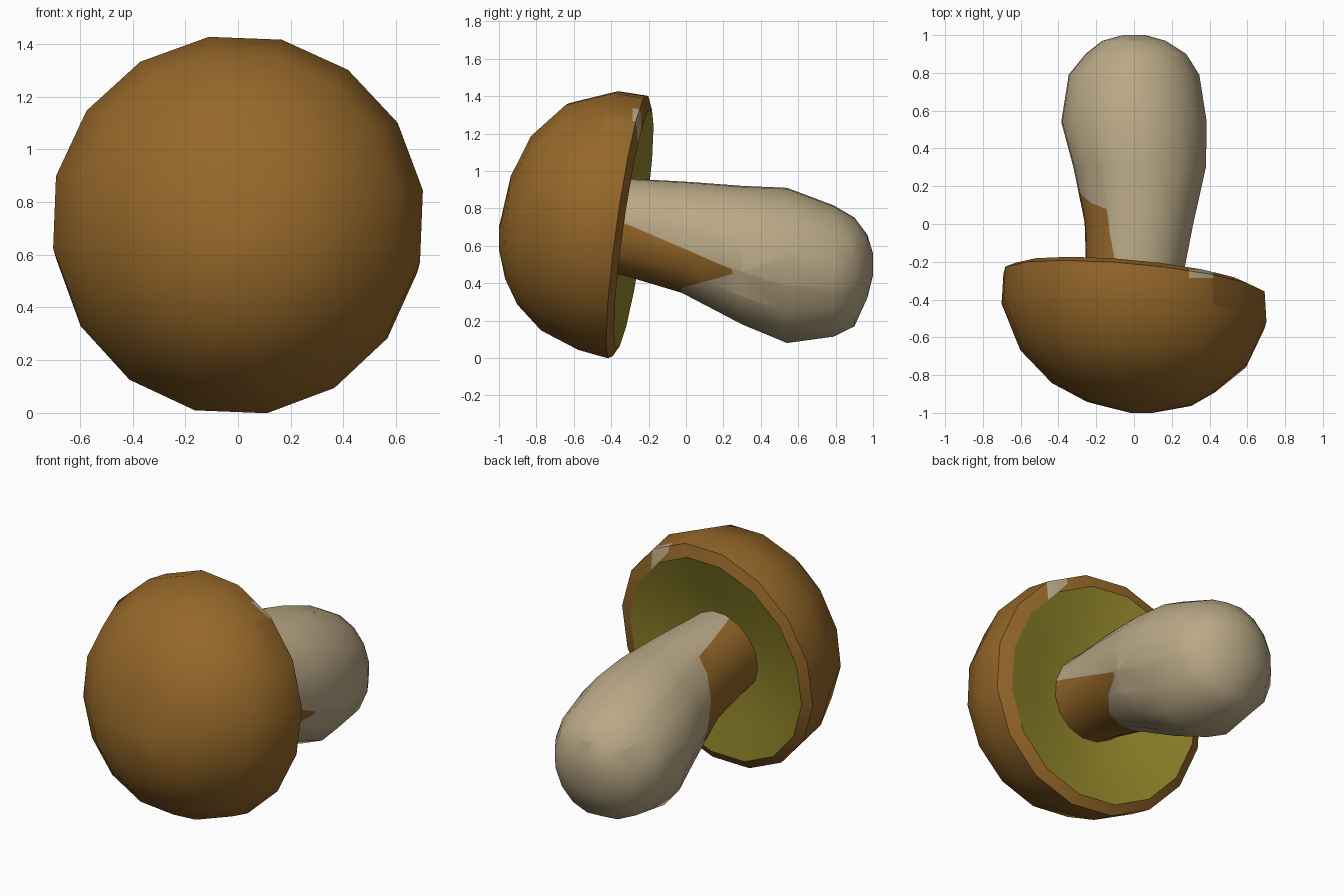
import bpy, bmesh, math
from mathutils import Vector

cube = bpy.data.objects.get("Cube")
if cube:
    bpy.data.objects.remove(cube, do_unlink=True)


def material(name, rgb):
    m = bpy.data.materials.new(name)
    m.use_nodes = True
    m.diffuse_color = (*rgb, 1)
    m.node_tree.nodes["Principled BSDF"].inputs["Base Color"].default_value = (*rgb, 1)
    return m


BROWN = material("chestnut brown", (0.30, 0.135, 0.022))
CREAM = material("pale cream", (0.49, 0.395, 0.24))
OLIVE = material("olive yellow", (0.30, 0.25, 0.024))

SIDES = 16


def loft(rings):
    """Join elliptical rings (y, tilt, cx, cz, rx, rz) into a closed skin."""
    bm = bmesh.new()
    loops = []
    for y, tilt, cx, cz, rx, rz in rings:
        loop = []
        for i in range(SIDES):
            a = math.tau * (i + 0.4) / SIDES
            dx, dz = rx * math.cos(a), rz * math.sin(a)
            loop.append(bm.verts.new((cx + dx, y + tilt * (0.14 * dz - 0.09 * dx), cz + dz)))
        loops.append(loop)
    for a, b in zip(loops, loops[1:]):
        for i in range(SIDES):
            j = (i + 1) % SIDES
            bm.faces.new((a[i], a[j], b[j], b[i]))
    bm.faces.new(loops[0])
    bm.faces.new(loops[-1])
    bmesh.ops.recalc_face_normals(bm, faces=bm.faces)
    return bm


def cut(bm, point, normal, keep=lambda c: True):
    """Slice the faces chosen by keep, so that a colour can end on the cut."""
    faces = [f for f in bm.faces if keep(f.calc_center_median())]
    geom = set(faces)
    for f in faces:
        geom.update(f.verts)
        geom.update(f.edges)
    bmesh.ops.bisect_plane(bm, geom=list(geom), plane_co=point, plane_no=normal)


def finish(bm, name, mats, rule):
    for f in bm.faces:
        f.material_index = rule(f.calc_center_median())
    mesh = bpy.data.meshes.new(name)
    bm.to_mesh(mesh)
    bm.free()
    for m in mats:
        mesh.materials.append(m)
    ob = bpy.data.objects.new(name, mesh)
    bpy.context.collection.objects.link(ob)
    bpy.ops.object.select_all(action='DESELECT')
    ob.select_set(True)
    bpy.context.view_layer.objects.active = ob
    bpy.ops.object.shade_smooth_by_angle(angle=math.radians(50))
    return ob


# Domed cap, from its front tip back to the rim, with a small pale scrape
cap = loft([
    (-1.0, 0, 0.04, 0.64, 0.06, 0.06),
    (-0.95, 0.4, 0.03, 0.70, 0.28, 0.28),
    (-0.86, 0.6, 0.00, 0.74, 0.44, 0.46),
    (-0.70, 0.8, 0.00, 0.755, 0.61, 0.615),
    (-0.47, 1, 0.00, 0.735, 0.71, 0.70),
    (-0.31, 1, 0.00, 0.70, 0.70, 0.71),
    (-0.28, 1, -0.01, 0.69, 0.63, 0.645),
])
near_scrape = lambda c: c.z > 1.05 and c.y > -0.5 and c.x > 0.1
for x in (0.29, 0.42):
    cut(cap, (x, 0, 0), (1, 0, 0), near_scrape)
for y in (-0.285, -0.24):
    cut(cap, (0, y, 0), (0, 1, 0), near_scrape)
scrape = lambda c: 0.29 < c.x < 0.42 and -0.285 < c.y < -0.24 and c.z > 1.1
# The flat back of the dome is replaced by the hollow underside
back = max(cap.faces, key=lambda f: f.calc_area())
bmesh.ops.delete(cap, geom=[back], context='FACES_ONLY')
finish(cap, "cap", [BROWN, CREAM], lambda c: int(scrape(c)))

# Shallow hollow underside
under = loft([
    (-0.28, 1, -0.01, 0.69, 0.63, 0.645),
    (-0.33, 1, 0.00, 0.70, 0.42, 0.43),
    (-0.37, 1, 0.00, 0.70, 0.25, 0.26),
    (-0.38, 1, 0.00, 0.70, 0.10, 0.10),
])
lid = max(under.faces, key=lambda f: f.calc_area())
bmesh.ops.delete(under, geom=[lid], context='FACES_ONLY')
for f in under.faces:
    if f.normal.y < 0:
        f.normal_flip()
finish(under, "cap_underside", [OLIVE], lambda c: 0)

# Bulbous stem with a brown stain under the neck
stem = loft([
    (-0.45, 1, 0.00, 0.71, 0.25, 0.25),
    (-0.30, 1, 0.00, 0.70, 0.255, 0.26),
    (0.00, 0.5, 0.025, 0.645, 0.29, 0.30),
    (0.30, 0, 0.03, 0.55, 0.355, 0.375),
    (0.54, 0, 0.00, 0.495, 0.39, 0.42),
    (0.79, 0, 0.00, 0.465, 0.35, 0.355),
    (0.90, 0, 0.01, 0.46, 0.27, 0.295),
    (0.97, 0, 0.00, 0.49, 0.17, 0.17),
    (1.00, 0, 0.00, 0.50, 0.06, 0.06),
])
# Planes bounding the stain: its upper edge, its end and its lower edge
stain = [
    (Vector((0.25, -0.33, 0.72)), Vector((0.158, 0.065, 0.223))),
    (Vector((0, 0.22, 0.53)), Vector((0, 1, 0.4))),
    (Vector((0, 0, 0.38)), Vector((0, 0.28, -1))),
]
for point, normal in stain[:2]:
    cut(stem, point, normal)
cut(stem, *stain[2], keep=lambda c: c.y > -0.1)


def stained(c):
    above, beyond, below = [(c - p).dot(n) > 0 for p, n in stain]
    return int(not above and not beyond and not (below and c.y > 0))


finish(stem, "stem", [CREAM, BROWN], stained)
